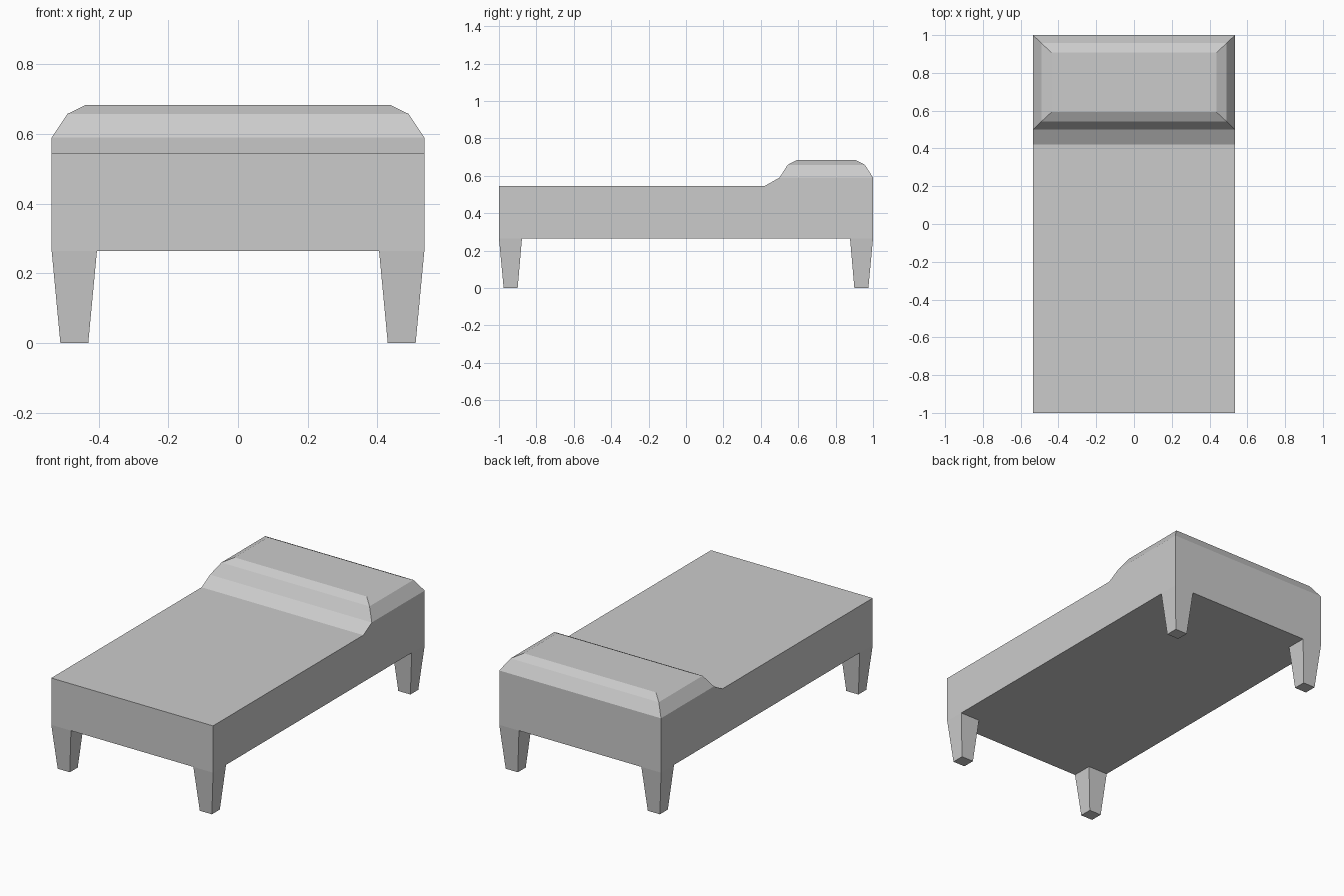
import bpy, bmesh

if "Cube" in bpy.data.objects:
    bpy.data.objects.remove(bpy.data.objects["Cube"])

HALF_W = 0.535


def make_object(name, bm):
    bmesh.ops.recalc_face_normals(bm, faces=bm.faces)
    mesh = bpy.data.meshes.new(name)
    bm.to_mesh(mesh)
    bm.free()
    obj = bpy.data.objects.new(name, mesh)
    bpy.context.collection.objects.link(obj)
    return obj


def ring(bm, x0, x1, y0, y1, z):
    return [bm.verts.new((x, y, z)) for x, y in ((x0, y0), (x1, y0), (x1, y1), (x0, y1))]


def bridge(bm, low, high):
    for i in range(4):
        j = (i + 1) % 4
        bm.faces.new((low[i], low[j], high[j], high[i]))


# Mattress and frame: side profile swept across the width
bm = bmesh.new()
profile = [(-1, 0.265), (1, 0.265), (1, 0.59), (0.5, 0.59), (0.42, 0.545), (-1, 0.545)]
left, right = ([bm.verts.new((x, y, z)) for y, z in profile] for x in (-HALF_W, HALF_W))
bm.faces.new(left)
bm.faces.new(right)
for i in range(6):
    j = (i + 1) % 6
    if i != 2:  # left open where the pillow grows out
        bm.faces.new((left[i], left[j], right[j], right[i]))

# Pillow: stepped bevel rising from the raised end
low = [left[3], right[3], right[2], left[2]]
for x, y0, y1, z in ((0.49, 0.543, 0.957, 0.658), (0.437, 0.592, 0.908, 0.684)):
    high = ring(bm, -x, x, y0, y1, z)
    bridge(bm, low, high)
    low = high
bm.faces.new(low)
make_object("bed_body", bm)

# Tapered legs: one corner mirrored to all four
bm = bmesh.new()
foot = ring(bm, 0.43, 0.51, 0.9, 0.975, 0)
top = ring(bm, 0.405, HALF_W, 0.877, 1, 0.265)
bm.faces.new(foot)
bridge(bm, foot, top)
legs = make_object("legs", bm)
mirror = legs.modifiers.new("four_corners", 'MIRROR')
mirror.use_axis = (True, True, False)
mirror.use_mirror_merge = False
